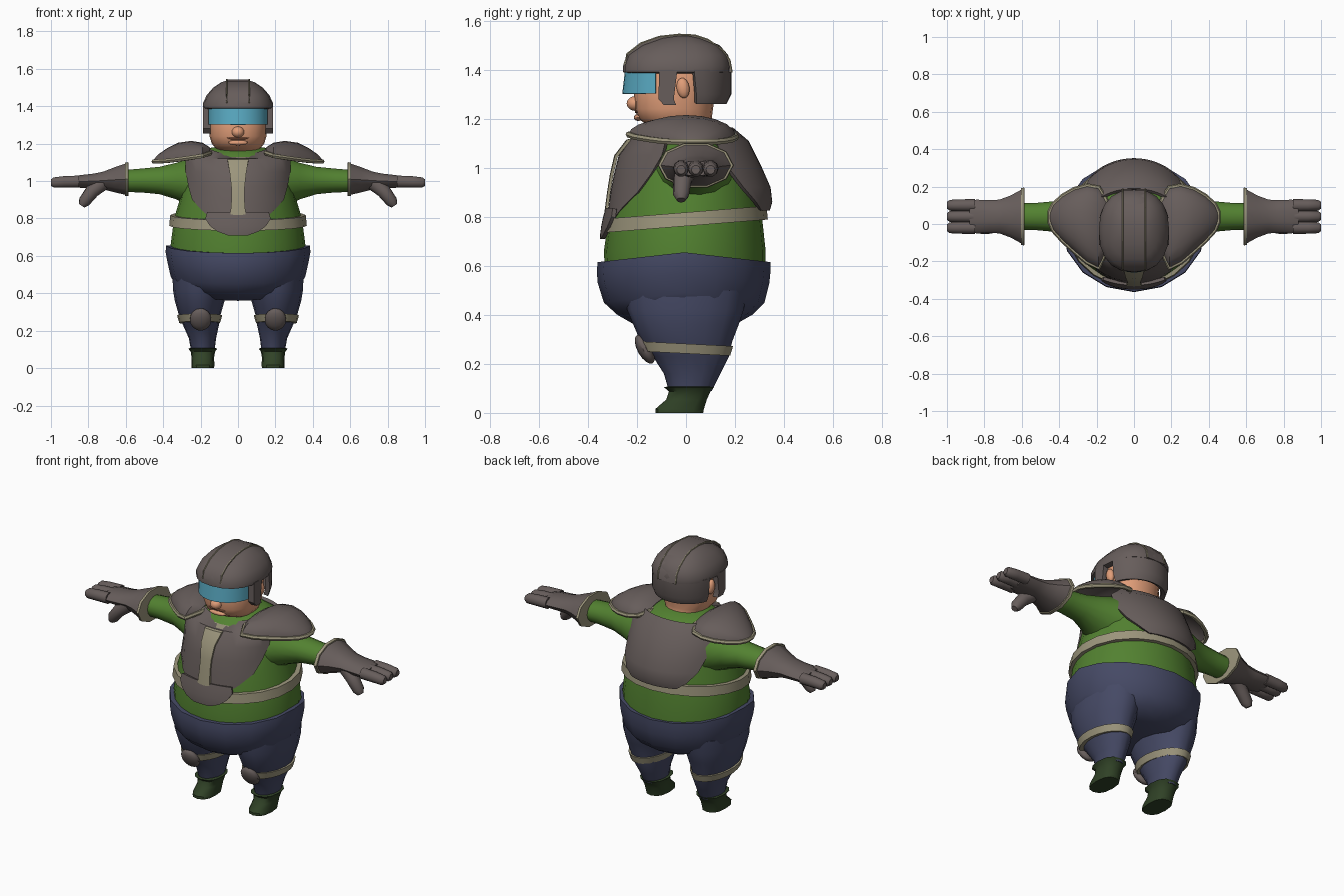
import bpy, bmesh, math
from mathutils import Vector

if "Cube" in bpy.data.objects:
    bpy.data.objects.remove(bpy.data.objects["Cube"])

COLORS = dict(dark=(.135, .11, .105), green=(.085, .22, .03), blue=(.06, .067, .13),
              tan=(.33, .30, .20), skin=(.75, .34, .19), cyan=(.10, .40, .54),
              boot=(.03, .055, .02), mouth=(.40, .15, .08))
MATS = {}
for key, c in COLORS.items():
    MATS[key] = bpy.data.materials.new(key)
    MATS[key].diffuse_color = (*c, 1)


def finish(name, bm, color, thick=0):
    bmesh.ops.remove_doubles(bm, verts=bm.verts, dist=1e-5)
    bmesh.ops.recalc_face_normals(bm, faces=bm.faces)
    if thick:
        bmesh.ops.solidify(bm, geom=bm.faces[:], thickness=thick)
        bmesh.ops.recalc_face_normals(bm, faces=bm.faces)
    me = bpy.data.meshes.new(name)
    bm.to_mesh(me)
    bm.free()
    me.materials.append(MATS[color])
    ob = bpy.data.objects.new(name, me)
    bpy.context.collection.objects.link(ob)
    return ob


def skin_rows(name, rows, color, closed=True, caps=True, loop=False, thick=0):
    """Bridge rows of points into a surface."""
    bm = bmesh.new()
    vs = [[bm.verts.new(p) for p in r] for r in rows]
    n = len(vs[0])
    pairs = list(zip(vs, vs[1:])) + ([(vs[-1], vs[0])] if loop else [])
    for a, b in pairs:
        for i in range(n if closed else n - 1):
            j = (i + 1) % n
            bm.faces.new((a[i], a[j], b[j], b[i]))
    if closed and caps and not loop:
        bm.faces.new(vs[0])
        bm.faces.new(vs[-1])
    return finish(name, bm, color, thick)


def oval(z, rx, y0, y1, cx=0, n=20, p=1.0, tilt=0, sag=0):
    """Horizontal oval ring; p < 1 is squarer, sag lowers front and back."""
    pts = []
    for i in range(n):
        a = 2 * math.pi * i / n
        c, s = math.cos(a), math.sin(a)
        x = cx + rx * math.copysign(abs(c) ** p, c)
        y = (y0 + y1) / 2 + (y1 - y0) / 2 * math.copysign(abs(s) ** p, s)
        pts.append((x, y, z + tilt * y - sag * abs(s)))
    return pts


def stack(name, rows, color, **kw):
    return skin_rows(name, [oval(*r, **kw) for r in rows], color)


def band(name, z0, z1, rx, y0, y1, color, cx=0, grow=.012, tilt=0, taper=0):
    g = grow
    rows = [(z0, rx - g - taper, y0 + g + taper, y1 - g - taper), (z0, rx - taper, y0 + taper, y1 - taper),
            (z1, rx, y0, y1), (z1, rx - g, y0 + g, y1 - g)]
    return skin_rows(name, [oval(*r, cx=cx, tilt=tilt) for r in rows], color, loop=True)


def along_x(name, rows, color, s, n=14):
    """Sideways loft, rows (x, cy, cz, ry, rz)."""
    return skin_rows(name, [[(s * x, cy + ry * math.cos(2 * math.pi * i / n), cz + rz * math.sin(2 * math.pi * i / n))
                             for i in range(n)] for x, cy, cz, ry, rz in rows], color)


def tube(name, pts, radii, color, n=8, loop=False):
    pts = [Vector(p) for p in pts]
    m = len(pts)
    if not isinstance(radii, (list, tuple)):
        radii = [radii] * m
    rows = []
    for k, p in enumerate(pts):
        nxt, prv = (pts[(k + 1) % m], pts[k - 1]) if loop else (pts[min(k + 1, m - 1)], pts[max(k - 1, 0)])
        t = (nxt - prv).normalized()
        ref = Vector((0, 0, 1)) if abs(t.z) < .9 else Vector((0, 1, 0))
        u = t.cross(ref).normalized()
        v = t.cross(u)
        rows.append([p + radii[k] * (u * math.cos(2 * math.pi * i / n) + v * math.sin(2 * math.pi * i / n))
                     for i in range(n)])
    return skin_rows(name, rows, color, loop=loop)


def plate(name, rows, color, sign, cy=0, thick=.018, dip=0, n=14):
    """Curved armour sheet, rows (z, half width, rx, ry); dip makes a V in the top row."""
    out = []
    for k, (z, hw, rx, ry) in enumerate(rows):
        amax = math.asin(min(1, hw / rx))
        d = dip if k == 0 else 0
        out.append([(rx * math.sin(amax * t), cy + sign * ry * math.cos(amax * t), z - d * (1 - abs(t)))
                    for t in [-1 + 2 * i / n for i in range(n + 1)]])
    return skin_rows(name, out, color, closed=False, thick=thick)


def ball(name, loc, r, color, rot=0):
    bm = bmesh.new()
    bmesh.ops.create_uvsphere(bm, u_segments=14, v_segments=8, radius=1)
    bmesh.ops.scale(bm, vec=r, verts=bm.verts)
    ob = finish(name, bm, color)
    ob.location, ob.rotation_euler = loc, (rot, 0, 0)


# Torso and trousers
stack("torso", [(.57, .36, -.33, .325), (.66, .36, -.335, .325), (.80, .342, -.315, .31), (.90, .312, -.30, .295),
                (1.0, .29, -.275, .28), (1.08, .265, -.225, .25), (1.14, .22, -.16, .20), (1.18, .14, -.10, .14)],
      "green", n=24)
stack("trousers", [(.655, .345, -.325, .31), (.655, .385, -.36, .345), (.62, .387, -.364, .345),
                   (.57, .378, -.36, .34), (.49, .36, -.335, .32), (.44, .33, -.28, .27), (.40, .22, -.21, .20)],
      "blue", n=16, sag=.04)
band("belt", .762, .818, .362, -.336, .328, "tan", tilt=.08, grow=.03, taper=-.006)

# Chest and back armour
plate("chest_plate", [(1.185, .19, .24, .135), (1.12, .28, .30, .225), (1.05, .28, .30, .275), (.97, .265, .305, .295),
                      (.90, .245, .32, .308), (.84, .19, .33, .315), (.79, .13, .34, .322)], "dark", -1, dip=.06)
plate("chest_stripe", [(1.13, .058, .24, .162), (1.115, .056, .30, .243), (1.05, .045, .30, .293), (.97, .036, .305, .311),
                       (.90, .035, .32, .322), (.81, .042, .34, .334)], "tan", -1, n=4, thick=.012)
plate("belly_plate", [(.835, .165, .40, .328), (.80, .175, .40, .338), (.76, .15, .40, .346),
                      (.73, .11, .40, .35), (.71, .055, .40, .35)], "dark", -1)
plate("back_plate", [(1.165, .20, .27, .19), (1.11, .265, .30, .255), (1.0, .265, .32, .31), (.92, .245, .335, .345),
                     (.86, .20, .345, .352), (.825, .15, .35, .342)], "dark", 1)

# Head
stack("head", [(1.08, .11, -.11, .13), (1.16, .11, -.125, .11), (1.175, .12, -.16, .105), (1.20, .14, -.195, .105),
               (1.24, .152, -.21, .11), (1.30, .155, -.212, .12), (1.38, .155, -.20, .14), (1.43, .14, -.17, .12)],
      "skin", p=.9)
ball("nose", (0, -.207, 1.262), (.034, .035, .03), "skin")
ball("lower_lip", (0, -.195, 1.205), (.055, .018, .014), "skin")
tube("mouth", [(-.075, -.182, 1.235), (-.035, -.204, 1.228), (.035, -.204, 1.228), (.075, -.182, 1.235)], .005, "mouth")

# Helmet
stack("helmet_dome", [(1.385, .165, -.235, .165), (1.39, .187, -.258, .183), (1.415, .188, -.257, .185),
                      (1.46, .167, -.24, .172), (1.50, .132, -.185, .137), (1.528, .09, -.11, .07),
                      (1.538, .06, -.05, .03)], "dark", p=.85)
plate("helmet_back", [(1.40, .184, .187, .185), (1.30, .182, .187, .185), (1.26, .17, .176, .165)],
      "dark", 1, thick=.025)
plate("visor", [(1.405, .158, .16, .148), (1.302, .158, .16, .16)], "cyan", -1, cy=-.1, thick=.008)
crest = [(-.252, 1.42), (-.24, 1.465), (-.185, 1.508), (-.11, 1.535), (-.03, 1.544),
         (.035, 1.541), (.09, 1.523), (.15, 1.48), (.178, 1.44), (.187, 1.39)]
skin_rows("helmet_crest", [[(x, y, z) for x in (-.058, .058)] for y, z in crest], "dark", closed=False, thick=.012)
for s, side in ((1, "left"), (-1, "right")):
    tube(side + "_crest_trim", [(s * .06, y, z - .001) for y, z in crest], .0045, "tan", n=6)
    skin_rows(side + "_temple_strap", [[(s * x, y, z) for x, y in ((.148, y0), (.186, y0), (.186, y1), (.148, y1))]
                                       for z, y0, y1 in ((1.255, -.09, -.04), (1.28, -.112, -.05), (1.40, -.11, -.035))],
              "dark")
    ball(side + "_ear", (s * .16, -.012, 1.325), (.02, .026, .042), "skin", rot=.15)

for s, side in ((1, "left"), (-1, "right")):
    # Shoulder pad with rim: rows (x, y front, y back, edge z, top z)
    pad = [(.15, -.15, .13, 1.15, 1.18), (.19, -.235, .195, 1.135, 1.205), (.25, -.205, .205, 1.125, 1.215),
           (.32, -.145, .185, 1.115, 1.205), (.38, -.09, .15, 1.108, 1.175), (.43, -.035, .105, 1.105, 1.14),
           (.45, .01, .065, 1.105, 1.115)]
    rows = [[(s * x, (a + b) / 2 - (b - a) / 2 * math.cos(math.pi * i / 10), e + (t - e) * math.sin(math.pi * i / 10))
             for i in range(11)] for x, a, b, e, t in pad]
    skin_rows(side + "_shoulder_pad", rows, "dark", closed=False, thick=.012)
    rim = [(s * x, a, e) for x, a, b, e, t in pad] + [(s * x, b, e) for x, a, b, e, t in reversed(pad)]
    tube(side + "_shoulder_rim", rim, .013, "tan", n=6, loop=True)

    # Arm, glove and fingers
    along_x(side + "_arm", [(.15, .03, .98, .20, .16), (.27, .03, .995, .145, .125), (.33, .035, 1.0, .115, .10),
                            (.42, .04, 1.003, .082, .075), (.52, .04, 1.003, .073, .065), (.62, .04, 1.0, .07, .06)],
            "green", s)
    along_x(side + "_glove", [(.595, .04, 1.01, .148, .09), (.66, .04, 1.007, .112, .07), (.72, .04, 1.003, .09, .05),
                              (.77, .04, 1.0, .088, .042), (.84, .04, .998, .09, .036), (.88, .04, .997, .086, .03)],
            "dark", s, n=10)
    along_x(side + "_cuff_rim", [(.585, .04, 1.01, .14, .082), (.587, .04, 1.01, .155, .096),
                                 (.603, .04, 1.01, .152, .093), (.605, .04, 1.01, .14, .085)], "tan", s, n=10)
    for k in range(3):
        y = -.02 + .06 * k
        tube(f"{side}_finger_{k + 1}", [(s * .85, y, .998), (s * .93, y, .996), (s * .985, y, .992), (s * 1.0, y, .992)],
             [.033, .032, .029, .018], "dark", n=10)
    tube(side + "_thumb", [(s * .73, .0, .99), (s * .78, -.015, .945), (s * .822, -.02, .89), (s * .836, -.02, .868)],
         [.045, .038, .033, .018], "dark", n=10)

    # Leg, knee guard and boot
    c = s * .2
    stack(side + "_leg", [(.50, .155, -.25, .25, s * .195), (.42, .145, -.24, .235, s * .203),
                          (.36, .133, -.215, .215, s * .205), (.29, .113, -.185, .188, s * .205),
                          (.23, .096, -.135, .175, s * .198), (.16, .073, -.09, .14, s * .19),
                          (.09, .062, -.07, .105, s * .188)], "blue", n=16)
    band(side + "_knee_strap", .242, .282, .121, -.19, .192, "tan", cx=s * .205, tilt=-.05, grow=.03, taper=.012)
    ball(side + "_knee_pad", (c, -.168, .26), (.058, .03, .066), "dark", rot=.5)
    stack(side + "_boot", [(0, .06, -.125, .07, s * .188), (.016, .062, -.125, .073, s * .188),
                           (.055, .06, -.08, .085, s * .188), (.088, .065, -.07, .10, s * .188),
                           (.105, .078, -.09, .115, s * .188), (.108, .06, -.07, .10, s * .188)], "boot", n=12, p=.8)

# Smooth shading with crisp edges
bpy.ops.object.select_all(action='SELECT')
bpy.context.view_layer.objects.active = bpy.data.objects["torso"]
bpy.ops.object.shade_smooth_by_angle(angle=math.radians(40))

for m in bpy.data.materials:
    if m.users and not m.is_grease_pencil:
        m.use_nodes = True
        m.node_tree.nodes["Principled BSDF"].inputs["Base Color"].default_value = m.diffuse_color
